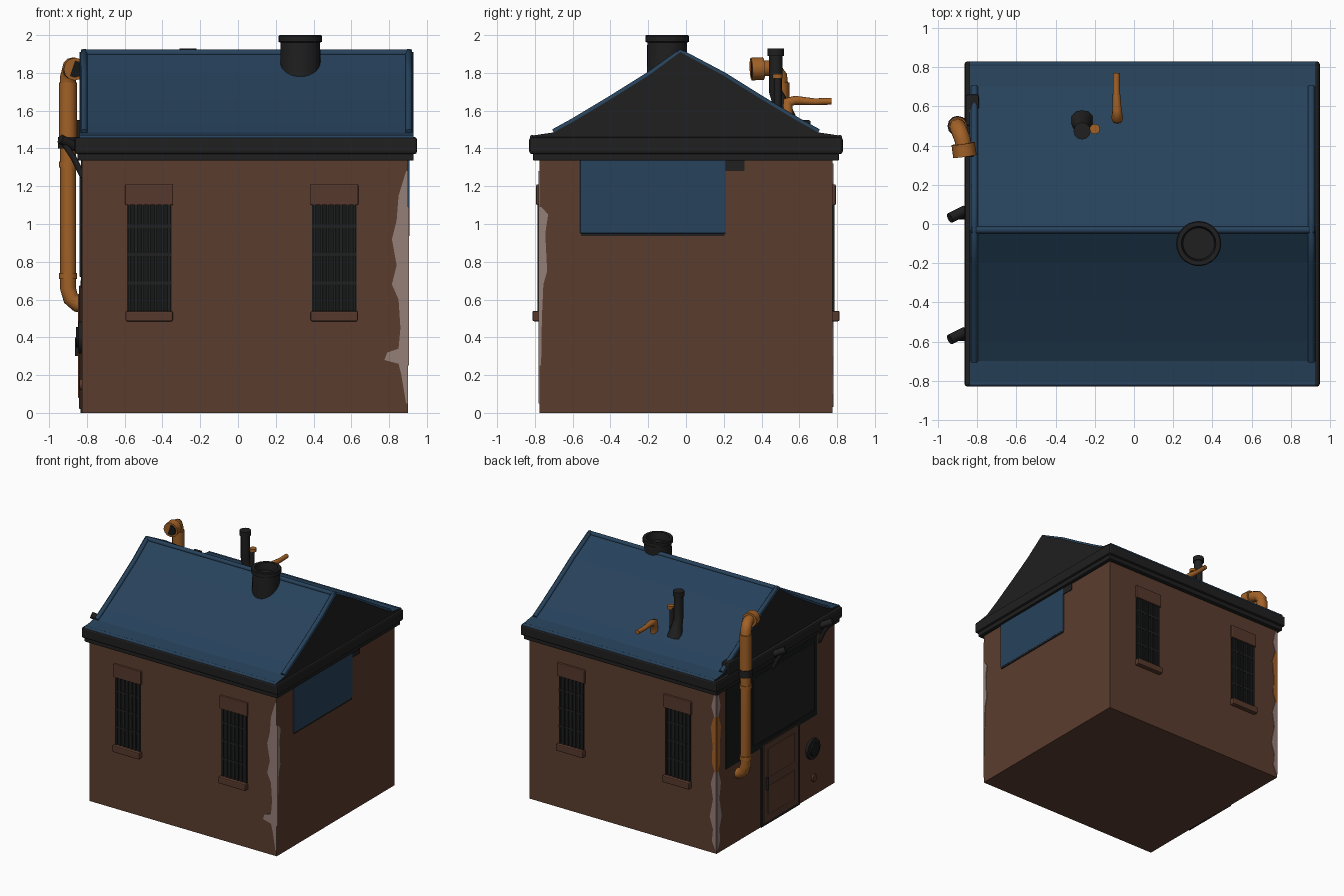
import bpy, bmesh, math
from mathutils import Vector

cube = bpy.data.objects.get("Cube")
if cube:
    bpy.data.objects.remove(cube, do_unlink=True)


def material(name, r, g, b):
    m = bpy.data.materials.new(name)
    m.use_nodes = True
    m.diffuse_color = (r, g, b, 1)
    m.node_tree.nodes["Principled BSDF"].inputs["Base Color"].default_value = (r, g, b, 1)
    return m


BRICK = material("brown brick", .105, .046, .028)
TRIM = material("trim brick", .095, .04, .025)
BLUE = material("slate blue", .02, .054, .105)
DARK = material("charcoal", .014, .014, .014)
SOOT = material("soot black", .008, .009, .009)
ORANGE = material("rust orange", .36, .12, .02)
WORN = material("worn plaster", .3, .21, .19)

# Wall planes
X0, X1, Y = -.825, .9, .775


def finish(name, bm, mats):
    bmesh.ops.recalc_face_normals(bm, faces=bm.faces)
    me = bpy.data.meshes.new(name)
    bm.to_mesh(me)
    bm.free()
    ob = bpy.data.objects.new(name, me)
    bpy.context.collection.objects.link(ob)
    for m in mats:
        me.materials.append(m)
    return ob


def smooth(ob):
    bpy.ops.object.select_all(action='DESELECT')
    ob.select_set(True)
    bpy.context.view_layer.objects.active = ob
    bpy.ops.object.shade_smooth_by_angle(angle=math.radians(40))


def box(name, mat, lo, hi, bevel=0):
    bm = bmesh.new()
    bmesh.ops.create_cube(bm, size=1)
    lo, hi = Vector(lo), Vector(hi)
    for v in bm.verts:
        v.co = (lo + hi) / 2 + v.co * (hi - lo)
    ob = finish(name, bm, [mat])
    if bevel:
        mod = ob.modifiers.new("soft edges", 'BEVEL')
        mod.width, mod.segments = bevel, 2
    return ob


def tube(name, mat, pts, radius, radii=None):
    cu = bpy.data.curves.new(name, 'CURVE')
    cu.dimensions = '3D'
    cu.bevel_depth, cu.bevel_resolution, cu.use_fill_caps = radius, 4, True
    sp = cu.splines.new('POLY')
    sp.points.add(len(pts) - 1)
    for i, p in enumerate(pts):
        sp.points[i].co = (*p, 1)
        sp.points[i].radius = radii[i] if radii else 1
    cu.materials.append(mat)
    ob = bpy.data.objects.new(name, cu)
    bpy.context.collection.objects.link(ob)
    return ob


def lathe(name, mat, profile, x, y):
    bm = bmesh.new()
    vs = [bm.verts.new((r, 0, z)) for r, z in profile]
    es = [bm.edges.new(p) for p in zip(vs, vs[1:])]
    bmesh.ops.spin(bm, geom=vs + es, cent=(0, 0, 0), axis=(0, 0, 1),
                   angle=math.tau, steps=28)
    bmesh.ops.remove_doubles(bm, verts=bm.verts, dist=.0005)
    ob = finish(name, bm, [mat])
    ob.location = (x, y, 0)
    smooth(ob)


def prism(name, mats, outline, offset):
    """Extrude a closed outline of 3D points along an offset."""
    bm = bmesh.new()
    f = bm.faces.new([bm.verts.new(p) for p in outline])
    ext = bmesh.ops.extrude_face_region(bm, geom=[f])
    bmesh.ops.translate(bm, vec=offset,
                        verts=[g for g in ext["geom"] if isinstance(g, bmesh.types.BMVert)])
    return finish(name, bm, mats)


def worn_strip(name, mat, wall, edge, direction, steps):
    """Ragged paint plate along a wall corner; steps are (height, width)."""
    axis, plane, out = wall
    uz = [(edge + direction * w, z) for z, w in steps]
    uz += [(edge, steps[-1][0]), (edge, steps[0][0])]
    if axis == 'y':
        return prism(name, [mat], [(u, plane, z) for u, z in uz], (0, out, 0))
    return prism(name, [mat], [(plane, u, z) for u, z in uz], (out, 0, 0))


# House body and eaves
box("brick_walls", BRICK, (X0, -Y, 0), (X1, Y, 1.36))
box("eave_lower_band", DARK, (-.85, -.81, 1.335), (.93, .81, 1.38), .006)
box("eave_upper_band", DARK, (-.865, -.83, 1.37), (.948, .83, 1.46), .014)

# Roof with flared eaves and dark gable ends
roof_half = [(.815, 1.468), (.7, 1.485), (.6, 1.54), (.4, 1.66), (.2, 1.785)]
roof_line = [(-y, z) for y, z in roof_half] + [(-.03, 1.91)] + roof_half[::-1]
outline = [(-.84, y, z) for y, z in [(-.82, 1.45)] + roof_line + [(.82, 1.45)]]
roof = prism("roof", [BLUE, DARK], outline, (1.77, 0, 0))
for p in roof.data.polygons:
    p.material_index = int(abs(p.normal.x) > .9)
for side, x in (("right", -.815), ("left", .905)):
    tube("rake_roll_" + side, BLUE, [(x, y, z) for y, z in roof_line[1:-1]], .018)
tube("ridge_roll", BLUE, [(-.83, -.03, 1.905), (.92, -.03, 1.905)], .018)
for s in (-1, 1):
    tube("eave_roll", BLUE, [(-.84, s * .815, 1.46), (.93, s * .815, 1.46)], .012)

# Barred windows on front and back
for side, s in (("front", -1), ("back", 1)):
    def wall_box(name, mat, x, w, z0, z1, depth, bevel=0):
        ys = sorted((s * (Y - .01), s * (Y + depth)))
        box(side + name, mat, (x - w, ys[0], z0), (x + w, ys[1], z1), bevel)
    for x in (-.47, .51):
        wall_box("_window_opening", SOOT, x, .118, .53, 1.11, .003)
        wall_box("_window_lintel", TRIM, x, .127, 1.1, 1.21, .018, .006)
        wall_box("_window_sill", TRIM, x, .125, .485, .54, .038, .008)
        for i in range(7):
            wall_box("_window_bar", DARK, x - .105 + i * .035, .007, .54, 1.1, .011)
        for z in (.68, .83, .98):
            wall_box("_window_crossbar", DARK, x, .115, z, z + .016, .009)

# Left wall hanging panel and bracket
box("side_blue_panel", BLUE, (X1 - .01, -.56, .95), (X1 + .009, .21, 1.34), .004)
box("side_panel_foot", DARK, (X1 - .01, -.555, .937), (X1 + .007, .205, .952))
box("side_panel_bracket", DARK, (X1 - .01, .21, 1.28), (X1 + .007, .31, 1.34))

# Right wall: shutter, door and fittings
box("shutter_recess", SOOT, (X0 - .005, -.54, .66), (X0 + .01, .66, 1.335))
box("shutter_leaf", DARK, (X0 - .015, -.5, .72), (X0, .3, 1.28), .005)
box("door_frame", DARK, (X0 - .009, -.31, 0), (X0 + .01, .2, .7))
box("door_leaf", TRIM, (X0 - .016, -.285, .02), (X0, .175, .675), .005)
for z in (.08, .39):
    box("door_panel", BRICK, (X0 - .022, -.23, z), (X0, .12, z + .24), .004)
tube("door_handle", DARK, [(X0 - .025, .14, .3), (X0 - .025, .14, .4)], .012)
tube("round_vent", DARK, [(X0 + .01, -.48, .4), (X0 - .02, -.48, .4)], .085)
tube("round_vent_hub", SOOT, [(X0, -.48, .4), (X0 - .033, -.48, .4)], .055)
tube("small_vent", TRIM, [(X0, -.5, .15), (X0 - .015, -.5, .15)], .03)
for y in (.04, -.58):
    tube("eave_lamp_arm", DARK, [(-.82, y, 1.25), (-.87, y, 1.35), (-.93, y, 1.44)], .016)
    tube("eave_lamp_head", DARK, [(-.86, y + .03, 1.41), (-.94, y - .01, 1.45)], .026)

# Orange drain pipe with elbows and collars
px, py = -.9, .5
tube("drain_pipe", ORANGE,
     [(-.81, py, .57), (-.85, py, .575), (-.885, py, .605), (px, py, .66), (px, py, 1.72),
      (px, py - .005, 1.78), (-.89, py - .03, 1.815), (-.875, py - .07, 1.825),
      (-.865, .35, 1.822)], .042)
for z0, z1, r in ((.71, .74, .048), (1.3, 1.33, .047), (1.46, 1.75, .047)):
    tube("pipe_collar", ORANGE, [(px, py, z0), (px, py, z1)], r)
tube("pipe_mouth", ORANGE, [(-.872, .41, 1.823), (-.863, .345, 1.82)], .06)
tube("pipe_mouth_hole", SOOT, [(-.863, .36, 1.82), (-.863, .343, 1.82)], .045)
tube("pipe_strap", DARK, [(px, py, 1.4), (px, py, 1.46)], .052)
box("pipe_roof_bracket", DARK, (-.86, .5, 1.45), (-.79, .66, 1.55), .01)

# Chimney pot
lathe("chimney_pot", DARK, [(.108, 1.72), (.105, 1.96), (.115, 1.965), (.115, 1.995),
                            (.11, 2), (.088, 2), (.08, 1.94), (0, 1.94)], .33, -.1)

# Roof vent stack and orange spout on the back slope
tube("vent_stack", DARK, [(-.265, .52, 1.56), (-.265, .5, 1.64), (-.265, .475, 1.7),
                          (-.265, .475, 1.9)], .035, [1.8, 1.2, 1, 1])
tube("vent_cap", DARK, [(-.265, .475, 1.89), (-.265, .475, 1.93)], .044)
tube("vent_side_pipe", DARK, [(-.21, .485, 1.57), (-.21, .485, 1.78)], .02)
tube("vent_side_cap", ORANGE, [(-.2, .485, 1.77), (-.2, .485, 1.795)], .026)
tube("roof_spout", ORANGE, [(-.085, .54, 1.55), (-.085, .54, 1.645), (-.087, .58, 1.655),
                            (-.09, .68, 1.647), (-.09, .77, 1.65)], .02, [1.5, 1.5, 1.2, .9, .9])

# Worn paint at the corners
front, left = ('y', -Y, -.005), ('x', X1, .005)
back, right = ('y', Y, .005), ('x', X0, -.005)
ragged = [(.05, .01), (.2, .035), (.26, .05), (.28, .125), (.32, .11), (.34, .05), (.45, .04),
          (.6, .05), (.68, .085), (.78, .06), (.92, .085), (1.02, .06), (1.15, .05), (1.28, .01)]
worn_strip("front_worn_plaster", WORN, front, X1, -1, ragged)
worn_strip("left_worn_plaster", WORN, left, -Y, 1,
           [(.25, .008), (.5, .012), (.68, .02), (.75, .04), (.95, .03), (1.05, .045), (1.09, .01)])
low = [(.03, .01), (.1, .04), (.2, .03), (.3, .06), (.45, .03), (.58, .05), (.68, .02)]
high = [(.68, .015), (.75, .04), (.9, .035), (1.05, .05), (1.14, .02)]
top = [(1.14, .02), (1.22, .045), (1.32, .02)]
for part, mat, steps in (("plaster", WORN, low), ("rust_paint", ORANGE, high),
                         ("upper_plaster", WORN, top)):
    worn_strip("back_worn_" + part, mat, back, X0, 1, steps)
    worn_strip("right_worn_" + part, mat, right, Y, -1, steps)
